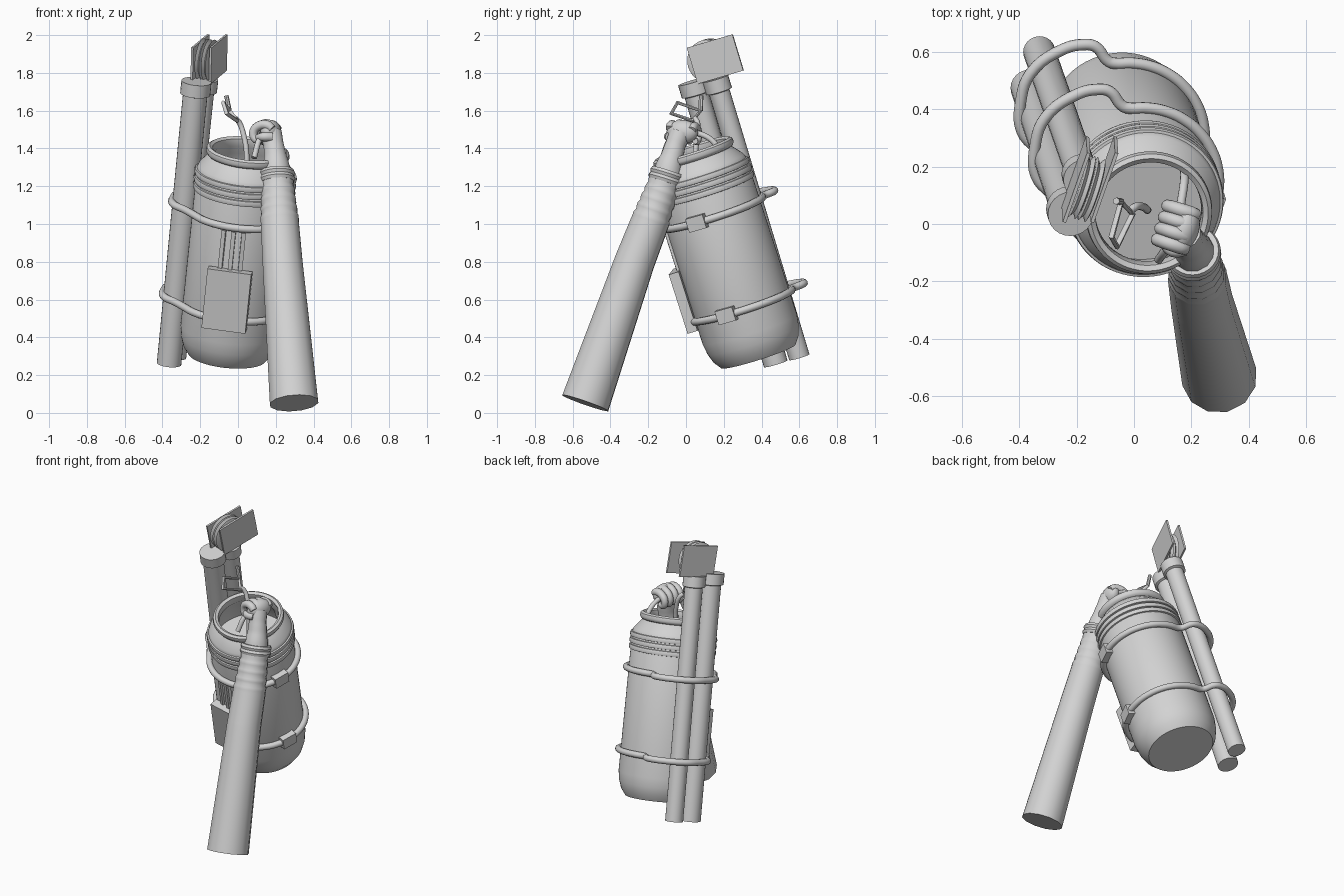
import bpy, bmesh, math
from mathutils import Matrix, Vector as V

if "Cube" in bpy.data.objects:
    bpy.data.objects.remove(bpy.data.objects["Cube"], do_unlink=True)

grey = bpy.data.materials.new("plain_grey")
grey.use_nodes = True
COL = (0.65, 0.65, 0.65, 1)
grey.diffuse_color = COL
grey.node_tree.nodes["Principled BSDF"].inputs["Base Color"].default_value = COL


def finish(ob, angle=40):
    ob.data.materials.clear()
    ob.data.materials.append(grey)
    bpy.ops.object.select_all(action='DESELECT')
    ob.select_set(True)
    bpy.context.view_layer.objects.active = ob
    bpy.ops.object.shade_smooth_by_angle(angle=math.radians(angle))
    return ob


def frame(origin, z, xhint=(1, 0, 0)):
    z = V(z).normalized()
    x = V(xhint)
    x = (x - z * x.dot(z)).normalized()
    m = Matrix((x, z.cross(x), z)).transposed().to_4x4()
    m.translation = V(origin)
    return m


def from_bmesh(name, bm, m):
    bmesh.ops.recalc_face_normals(bm, faces=bm.faces)
    bm.transform(m)
    me = bpy.data.meshes.new(name)
    bm.to_mesh(me)
    bm.free()
    ob = bpy.data.objects.new(name, me)
    bpy.context.collection.objects.link(ob)
    return finish(ob)


def lathe(name, profile, m, n=48):
    """Turn (radius, height) points about the local z axis."""
    bm = bmesh.new()
    vs = [bm.verts.new((r, 0, h)) for r, h in profile]
    es = [bm.edges.new(p) for p in zip(vs, vs[1:])]
    bmesh.ops.spin(bm, geom=vs + es, axis=(0, 0, 1), cent=(0, 0, 0),
                   angle=math.tau, steps=n, use_duplicate=False)
    bmesh.ops.remove_doubles(bm, verts=bm.verts, dist=1e-5)
    return from_bmesh(name, bm, m)


def box(name, size, m):
    bm = bmesh.new()
    bmesh.ops.create_cube(bm, size=1)
    bm.transform(Matrix.Diagonal((*size, 1)))
    return from_bmesh(name, bm, m)


def tube(name, pts, r, radii=None, cyclic=False, smooth=True, res=4):
    """Round tube along a path, with an optional radius per point."""
    cu = bpy.data.curves.new(name, 'CURVE')
    cu.dimensions = '3D'
    cu.bevel_depth, cu.bevel_resolution = r, res
    cu.use_fill_caps, cu.resolution_u = True, 5
    s = cu.splines.new('BEZIER' if smooth else 'POLY')
    points = s.bezier_points if smooth else s.points
    points.add(len(pts) - 1)
    for i, p in enumerate(pts):
        points[i].co = p if smooth else (*p, 1)
        points[i].radius = radii[i] if radii else 1
        if smooth:
            points[i].handle_left_type = points[i].handle_right_type = 'AUTO'
    s.use_cyclic_u = cyclic
    ob = bpy.data.objects.new(name, cu)
    bpy.context.collection.objects.link(ob)
    bpy.ops.object.select_all(action='DESELECT')
    ob.select_set(True)
    bpy.context.view_layer.objects.active = ob
    bpy.ops.object.convert(target='MESH')
    return finish(bpy.context.view_layer.objects.active)


# Leaning open canister
AXIS = V((0.102, -0.319, 1))
CAN = frame((-0.058, 0.383, 0.30), AXIS)
lathe("canister", [(0, 0), (0.207, 0), (0.236, 0.04), (0.253, 0.09), (0.262, 0.15),
                   (0.26, 1.03), (0.252, 1.05), (0.215, 1.095), (0.2, 1.11),
                   (0.213, 1.115), (0.222, 1.13), (0.219, 1.15), (0.205, 1.16),
                   (0.188, 1.15), (0.185, 1.11), (0.22, 1.06), (0.23, 0.95),
                   (0, 0.95)], CAN, 64)


def around(angle, radius, h):
    """Frame on the canister wall: local x points outward, z along the axis."""
    return CAN @ Matrix.Rotation(math.radians(angle), 4, 'Z') @ Matrix.Translation((radius, 0, h))


# Raised bands under the shoulder
for i in range(3):
    h = 0.935 + 0.04 * i
    lathe(f"band_{i + 1}", [(0.25, h - 0.018), (0.269, h - 0.014), (0.273, h),
                            (0.269, h + 0.014), (0.25, h + 0.018)], CAN, 64)

# Straps round the canister and the poles, with clasps
bulge = [(-0.04, 0.277), (-0.06, 0.285), (-0.105, 0.34), (-0.15, 0.348), (-0.22, 0.332),
         (-0.33, 0.25), (-0.365, 0.15), (-0.362, 0.04), (-0.3, -0.04)]
arc = [(0.276 * math.cos(a), 0.276 * math.sin(a))
       for a in (math.radians(205 + 15 * k) for k in range(17))]
for label, h in (("lower", 0.284), ("upper", 0.80)):
    tube(label + "_strap", [CAN @ V((x, y, h)) for x, y in arc + bulge], 0.02, cyclic=True)
    box(label + "_clasp", (0.05, 0.1, 0.075), around(-20, 0.275, h))

# Front box with three strips above it
box("front_box", (0.055, 0.235, 0.33), around(-98, 0.28, 0.40))
for i in range(3):
    box(f"front_strip_{i + 1}", (0.026, 0.022, 0.26), around(-110 + 11.5 * i, 0.262, 0.645))

# Two poles with collars
for name, a, b, r in (("front_pole", (-0.365, 0.475, 0.26), (-0.22, 0.035, 1.755), 0.065),
                      ("back_pole", (-0.33, 0.60, 0.295), (-0.175, 0.155, 1.77), 0.056)):
    a, b = V(a), V(b)
    L = (b - a).length
    lathe(name, [(0, 0), (r, 0), (r, L - 0.075), (r + 0.015, L - 0.07),
                 (r + 0.015, L), (0, L)], frame(a, b - a), 24)

# Pulley head: two cheek plates and grooved wheels
e1 = V((0.09, 0.255, 0.075)).normalized()
up = V((0.005, -0.055, 0.19))
up = (up - e1 * up.dot(e1)).normalized()
side = e1.cross(up)
for name, x in (("left_cheek", -0.105), ("right_cheek", -0.202)):
    box(name, (0.265, 0.012, 0.2), frame((x, 0.155, 1.873), up, e1))
hub = V((-0.165, 0.125, 1.865))
for i, off in enumerate((-0.018, 0.018)):
    lathe(f"pulley_{i + 1}", [(0, -0.017), (0.1, -0.017), (0.115, -0.012), (0.095, 0),
                              (0.115, 0.012), (0.1, 0.017), (0, 0.017)],
          frame(hub + side * off, side, e1), 32)

# Sleeve with soft folds towards the cuff
keys = [((0.297, -0.533, 0.052), 0.132), ((0.236, -0.272, 0.8), 0.109),
        ((0.222, -0.194, 1.0), 0.104), ((0.208, -0.11, 1.23), 0.085)]
path, radii = [], []
for (p, r), (q, s) in zip(keys, keys[1:]):
    for k in range(14):
        t = k / 14
        c = V(p).lerp(V(q), t)
        fold = 0.004 * math.sin(c.z * 130) if c.z > 1.0 else 0
        path.append(c)
        radii.append(r + (s - r) * t + fold)
tube("sleeve", path + [V(keys[-1][0])], 1, radii + [keys[-1][1]], smooth=False, res=4)

# Cuff rings
arm_dir = V((-0.014, 0.08, 0.25))
for i in range(2):
    lathe(f"cuff_{i + 1}", [(0.06, -0.016), (0.09, -0.016), (0.097, 0),
                            (0.09, 0.016), (0.06, 0.016)],
          frame(V((0.207, -0.106, 1.235)) + arm_dir * 0.12 * i, arm_dir), 28)

# Wrist and fist
tube("wrist", [(0.206, -0.103, 1.24), (0.203, -0.09, 1.30), (0.197, -0.072, 1.36),
               (0.188, -0.055, 1.42), (0.174, -0.03, 1.48)], 1,
     [0.08, 0.073, 0.061, 0.055, 0.06])
grip = V((0.15, -0.012, 1.487))
along = V((0.3, 0.95, -0.06)).normalized()
out = V((0.95, -0.3, 0)).normalized()
z = V((0, 0, 1))
bm = bmesh.new()
bmesh.ops.create_uvsphere(bm, u_segments=24, v_segments=14, radius=1)
bm.transform(Matrix.Diagonal((0.052, 0.086, 0.064, 1)))
from_bmesh("palm", bm, frame(grip + out * 0.025, z, out))
for i in range(4):
    c = grip + along * (0.041 * (i - 1.5))
    drop = 0.006 * abs(i - 1.3)
    tube(f"finger_{i + 1}", [c + out * 0.052 + z * 0.012, c + out * 0.03 + z * (0.038 - drop),
                             c - out * 0.02 + z * (0.038 - drop), c - out * 0.052 - z * 0.003,
                             c - out * 0.04 - z * 0.043, c - out * 0.005 - z * 0.045], 1,
         [0.022, 0.025, 0.024, 0.023, 0.021, 0.015])
tube("thumb", [grip + out * 0.05 - along * 0.06 - z * 0.03, grip + out * 0.01 - along * 0.08 - z * 0.03,
               grip - out * 0.035 - along * 0.06 - z * 0.035], 1, [0.026, 0.024, 0.017])

# Carrying handle held by the fist
tube("handle", [(0.175, 0.185, 1.36), (0.175, 0.15, 1.43), (0.165, 0.08, 1.475), (0.15, -0.012, 1.485),
                (0.115, -0.08, 1.45), (0.085, -0.125, 1.35)], 0.015)

# Cord and open clip
tube("cord", [(0.045, 0.05, 1.25), (0.045, 0.05, 1.38), (0.03, 0.06, 1.47), (0.005, 0.06, 1.54),
              (-0.015, 0.045, 1.56)], 0.014)
tube("clip", [(-0.045, 0.078, 1.6), (-0.078, -0.045, 1.643), (-0.06, -0.078, 1.585),
              (-0.005, 0.035, 1.547)], 0.011, cyclic=True, smooth=False, res=2)
tube("clip_gate", [(-0.045, 0.078, 1.6), (-0.062, 0.08, 1.68)], 0.012, smooth=False, res=2)
